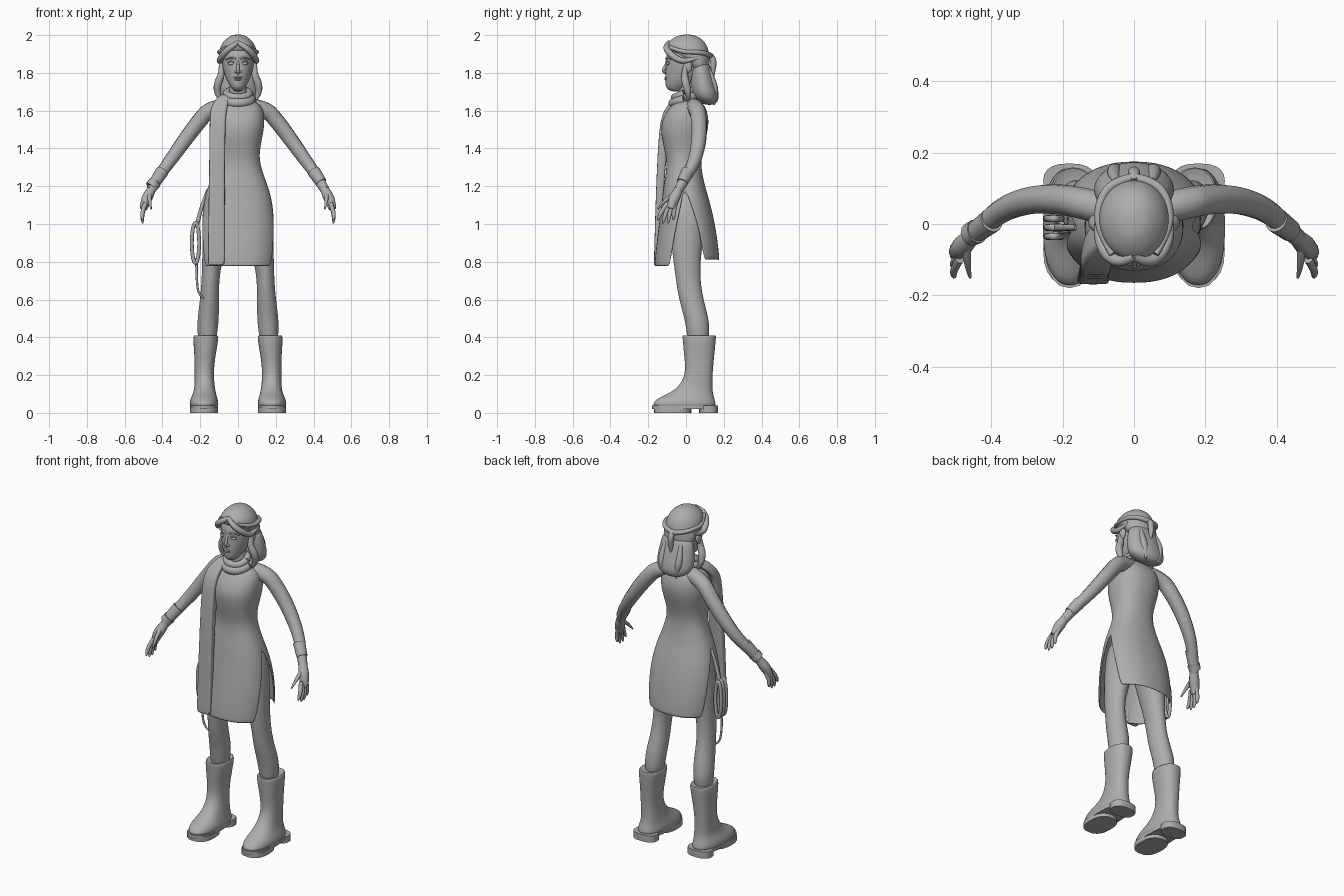
import bpy
import bmesh
from math import sin, cos, pi, copysign
from mathutils import Vector

default_cube = bpy.data.objects.get("Cube")
if default_cube:
    bpy.data.objects.remove(default_cube)

grey = .42
clay = bpy.data.materials.new("clay_grey")
clay.use_nodes = True
clay.diffuse_color = (grey, grey, grey, 1)
clay.node_tree.nodes["Principled BSDF"].inputs["Base Color"].default_value = clay.diffuse_color


def select_only(obj):
    bpy.ops.object.select_all(action='DESELECT')
    obj.select_set(True)
    bpy.context.view_layer.objects.active = obj


def finish(obj, mirror=False, smooth=0):
    """Give an object its material, mirroring, subdivision and smooth shading."""
    obj.data.materials.append(clay)
    if mirror:
        obj.modifiers.new("Mirror", 'MIRROR')
    if smooth:
        subdivision = obj.modifiers.new("Subdivision", 'SUBSURF')
        subdivision.levels = subdivision.render_levels = smooth
    select_only(obj)
    bpy.ops.object.shade_smooth_by_angle(angle=pi / 4)


def mesh_object(name, bm):
    bmesh.ops.recalc_face_normals(bm, faces=bm.faces)
    mesh = bpy.data.meshes.new(name)
    bm.to_mesh(mesh)
    bm.free()
    obj = bpy.data.objects.new(name, mesh)
    bpy.context.collection.objects.link(obj)
    return obj


def rounded(angle, row, power):
    """Point on a superellipse that fills the extents (z, x0, x1, y0, y1)."""
    z, x0, x1, y0, y1 = row

    def bend(value):
        return copysign(abs(value) ** (2 / power), value)
    return Vector(((x0 + x1) / 2 + (x1 - x0) / 2 * bend(cos(angle)),
                   (y0 + y1) / 2 + (y1 - y0) / 2 * bend(sin(angle)), z))


def symmetric(rows):
    return [(z, -half, half, front, back) for z, half, front, back in rows]


def bridge(bm, rings, closed):
    for low, high in zip(rings, rings[1:]):
        count = len(low)
        for i in range(count if closed else count - 1):
            j = (i + 1) % count
            bm.faces.new((low[i], low[j], high[j], high[i]))


def loft(name, rows, sides=20, power=2, mirror=False, smooth=2):
    """Skin a stack of horizontal sections and cap both ends."""
    bm = bmesh.new()
    rings = [[bm.verts.new(rounded(2 * pi * i / sides, row, power)) for i in range(sides)]
             for row in rows]
    bridge(bm, rings, True)
    bm.faces.new(rings[0])
    bm.faces.new(rings[-1])
    finish(mesh_object(name, bm), mirror, smooth)


def tube(name, points, start, end, swell=0, mirror=False):
    """Sweep a round section along a smooth path, tapering and swelling midway."""
    curve = bpy.data.curves.new(name, 'CURVE')
    curve.dimensions = '3D'
    curve.bevel_depth = 1
    curve.bevel_resolution = 4
    curve.use_fill_caps = True
    spline = curve.splines.new('NURBS')
    spline.points.add(len(points) - 1)
    for i, (point, place) in enumerate(zip(spline.points, points)):
        t = i / (len(points) - 1)
        point.co = (*place, 1)
        point.radius = start + (end - start) * t + swell * sin(pi * t)
    spline.order_u = 3
    spline.use_endpoint_u = True
    spline.resolution_u = 6
    obj = bpy.data.objects.new(name, curve)
    bpy.context.collection.objects.link(obj)
    select_only(obj)
    bpy.ops.object.convert(target='MESH')
    finish(bpy.context.object, mirror)


def ball(name, centre, size, mirror=False):
    bm = bmesh.new()
    bmesh.ops.create_uvsphere(bm, u_segments=20, v_segments=12, radius=1)
    bmesh.ops.scale(bm, vec=size, verts=bm.verts)
    bmesh.ops.translate(bm, vec=centre, verts=bm.verts)
    finish(mesh_object(name, bm), mirror)


def circle(count):
    return [(cos(2 * pi * i / count), sin(2 * pi * i / count)) for i in range(count + 1)]


# Dress: front and back halves joined above the hip, split by side slits below
dress_rows = symmetric([
    (1.67, .05, -.04, .06), (1.63, .13, -.08, .1), (1.57, .14, -.12, .12),
    (1.5, .14, -.14, .12), (1.38, .11, -.11, .08), (1.3, .12, -.1, .08),
    (1.2, .16, -.12, .1), (1.1, .19, -.13, .13), (.95, .21, -.15, .16), (.77, .2, -.17, .18)])
bm = bmesh.new()
steps = 16
for side in (-1, 1):
    rings = []
    for row in dress_rows:
        drop = max(0, 1.2 - row[0])
        gap = min(.5, 1.6 * drop)
        lift = Vector((0, 0, .08 * drop * (1 + side) / 2))
        rings.append([bm.verts.new(lift + rounded(side * (gap + (pi - 2 * gap) * i / steps),
                                                  row, 2.3)) for i in range(steps + 1)])
    bridge(bm, rings, False)
bmesh.ops.remove_doubles(bm, verts=bm.verts, dist=.001)
dress = mesh_object("dress", bm)
dress.modifiers.new("Thickness", 'SOLIDIFY').thickness = .01
finish(dress, smooth=2)

# Scarf: rolled collar and a long hanging end
for name, size, height, radius in (("scarf_collar", .07, 1.66, .025),
                                   ("scarf_upper_roll", .06, 1.69, .02)):
    tube(name, [(size * u, size * .85 * v - .01, height + .02 * v) for u, v in circle(16)],
         radius, radius)
loft("scarf_end", [
    (.78, -.16, -.07, -.17, -.15), (.8, -.16, -.07, -.17, -.14), (1.5, -.15, -.07, -.15, -.1),
    (1.6, -.15, -.06, -.12, -.05), (1.65, -.13, -.05, -.08, 0), (1.69, -.09, -.03, -.05, .02)],
    power=5)

# Legs and boots
loft("leg", [
    (.34, .12, .21, .01, .12), (.48, .1, .22, 0, .13), (.6, .1, .2, -.04, .09),
    (.75, .1, .19, -.06, .07), (.9, .05, .19, -.08, .09), (1.05, 0, .18, -.09, .11),
    (1.18, 0, .14, -.09, .1)], mirror=True)
loft("boot", [
    (.02, .11, .25, -.17, .16), (.05, .1, .26, -.18, .16), (.08, .11, .25, -.15, .15),
    (.12, .12, .23, -.05, .14), (.2, .13, .23, 0, .14), (.3, .12, .23, -.01, .15),
    (.4, .1, .24, -.02, .16), (.415, .11, .23, -.02, .16), (.4, .12, .22, 0, .14)],
    power=2.3, mirror=True)
for name, bottom, top, front, back in (("boot_sole", .02, .04, -.18, .17),
                                       ("boot_tread", 0, .03, -.17, .03),
                                       ("boot_heel", 0, .04, .07, .17)):
    loft(name, [(height, .107, .255, front, back) for height in (bottom, top)],
         power=2.5, mirror=True, smooth=0)

# Arms, sleeve cuffs and bracelet
tube("arm", [(.07, .04, 1.62), (.15, .06, 1.61), (.21, .07, 1.54), (.27, .07, 1.46),
             (.32, .06, 1.39), (.37, .04, 1.32), (.42, 0, 1.25), (.46, -.04, 1.18)],
     .045, .025, swell=.004, mirror=True)
tube("sleeve_cuff", [(.4, .01, 1.28), (.44, -.02, 1.22)], .035, .031, mirror=True)
tube("bracelet", [(-.44, -.02, 1.22), (-.46, -.03, 1.195)], .035, .033)

# Hands: four fanned fingers and a thumb
tube("palm", [(.45, -.03, 1.2), (.47, -.05, 1.16), (.49, -.07, 1.12), (.5, -.08, 1.08)],
     .02, .02, swell=.01, mirror=True)
for i, name in enumerate(("index_finger", "middle_finger", "ring_finger", "little_finger")):
    root = Vector((.49, -.1 + .015 * i, 1.11))
    tip = Vector((.505, -.15 + .028 * i, 1.02 - .02 * sin(pi * i / 3)))
    knuckle = root.lerp(tip, .5) + Vector((.01, -.005, 0))
    tube(name, [root, knuckle, tip.lerp(knuckle, .2), tip], .012, .003, swell=.003, mirror=True)
tube("thumb", [(.47, -.06, 1.16), (.47, -.11, 1.13), (.46, -.15, 1.08)],
     .013, .004, swell=.003, mirror=True)

# Head, neck and face
loft("neck", symmetric([(1.6, .06, -.05, .06), (1.68, .045, -.04, .05), (1.78, .045, -.04, .05)]))
loft("head", symmetric([
    (1.7, .02, -.08, -.02), (1.72, .035, -.105, 0), (1.74, .05, -.11, .04),
    (1.78, .07, -.11, .08), (1.85, .087, -.107, .1), (1.9, .087, -.107, .1),
    (1.95, .07, -.08, .08), (1.98, .04, -.04, .05)]), sides=24)
tube("nose", [(0, -.1, 1.87), (0, -.105, 1.84), (0, -.125, 1.81), (0, -.105, 1.8)], .006, .01)
ball("nostril", (.01, -.108, 1.807), (.009, .01, .007), mirror=True)
ball("eye", (.035, -.095, 1.85), (.017, .01, .009), mirror=True)
tube("eyelid", [(.015, -.1, 1.85), (.035, -.105, 1.87), (.055, -.09, 1.855)],
     .002, .002, swell=.003, mirror=True)
tube("eyebrow", [(.01, -.105, 1.875), (.04, -.1, 1.885), (.065, -.08, 1.87)],
     .005, .003, swell=.002, mirror=True)
ball("upper_lip", (0, -.105, 1.775), (.024, .01, .006))
ball("lower_lip", (0, -.105, 1.765), (.02, .01, .006))
ball("ear", (.09, .01, 1.835), (.012, .022, .035), mirror=True)

# Hair: crown, loose back and swept locks
loft("hair_crown", symmetric([
    (1.8, .08, .03, .12), (1.85, .1, .01, .125), (1.9, .103, -.085, .125),
    (1.94, .095, -.11, .115), (1.97, .075, -.09, .095), (1.995, .045, -.05, .06),
    (2.003, .02, -.02, .03)]), sides=24)
loft("hair_back", symmetric([
    (1.63, .04, .1, .15), (1.65, .09, .06, .17), (1.69, .12, .02, .18),
    (1.8, .105, .02, .14), (1.87, .09, .03, .12)]), sides=24)
tube("hair_front_sweep", [(0, -.09, 1.96), (.035, -.11, 1.94), (.075, -.09, 1.905),
                          (.095, -.045, 1.87), (.1, 0, 1.86), (.09, .06, 1.88)],
     .013, .01, swell=.006, mirror=True)
tube("hair_side_lock", [(.09, 0, 1.85), (.085, -.01, 1.79), (.11, 0, 1.74),
                        (.11, .015, 1.68), (.08, .01, 1.64)], .01, .003, swell=.015, mirror=True)
tube("hair_back_lock", [(.05, .12, 1.82), (.06, .145, 1.75), (.05, .155, 1.68), (.04, .15, 1.63)],
     .01, .003, swell=.015, mirror=True)
tube("hair_braid", [(.06, -.085, 1.935), (.1, -.02, 1.91), (.1, .06, 1.91), (.06, .12, 1.9),
                    (0, .13, 1.89)], .01, .014, mirror=True)
tube("hair_tail", [(0, .12, 1.9), (0, .145, 1.88), (0, .145, 1.82), (0, .14, 1.76)],
     .012, .004, swell=.01)

# Coiled cord hanging at the right hip
tube("cord_strap", [(-.16, -.01, 1.18), (-.2, -.01, 1.08), (-.22, -.01, .98)], .008, .012)
for i, name in enumerate(("cord_front_coil", "cord_middle_coil", "cord_back_coil")):
    tube(name, [(-.225 + .02 * u, .025 * (i - 1) - .01, .9 + .11 * v) for u, v in circle(12)],
         .01, .01)
tube("cord_end", [(-.22, -.02, .82), (-.22, -.03, .72), (-.21, -.02, .62), (-.18, -.02, .61)],
     .007, .005)
